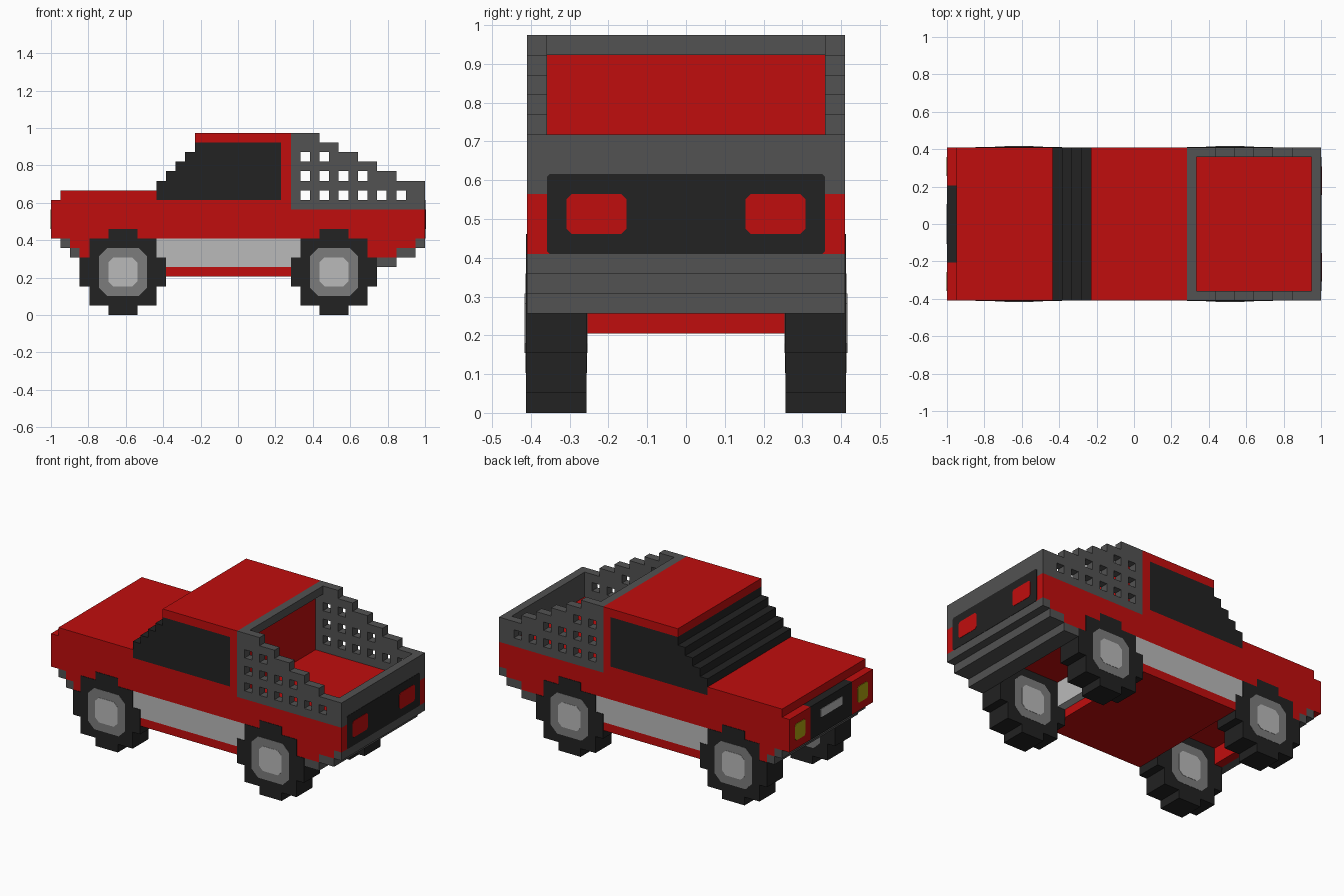
import bpy
import bmesh
from mathutils import Vector

cube = bpy.data.objects.get("Cube")
if cube:
    bpy.data.objects.remove(cube, do_unlink=True)

U = 2 / 39          # block size: 39 blocks long, 16 wide, 19 high


def material(name, r, g, b):
    m = bpy.data.materials.new(name)
    m.use_nodes = True
    m.diffuse_color = (r, g, b, 1)
    m.node_tree.nodes["Principled BSDF"].inputs["Base Color"].default_value = (r, g, b, 1)
    return m


RED = material("red paint", 0.53, 0.004, 0.004)
GREY = material("dark grey trim", 0.084, 0.084, 0.084)
BLACK = material("black rubber and glass", 0.016, 0.016, 0.016)
LIGHT = material("light grey metal", 0.49, 0.49, 0.49)
MID = material("mid grey rim", 0.2, 0.2, 0.2)
YELLOW = material("yellow lamp", 0.42, 0.36, 0.005)


def point(i, j, k):
    """Block coordinates to model units; i from the nose, j from the centre, k from the ground."""
    return Vector((-1 + i * U, j * U, k * U))


def finish(name, bm, mat):
    bmesh.ops.recalc_face_normals(bm, faces=bm.faces)
    mesh = bpy.data.meshes.new(name)
    bm.to_mesh(mesh)
    bm.free()
    mesh.materials.append(mat)
    ob = bpy.data.objects.new(name, mesh)
    bpy.context.collection.objects.link(ob)
    return ob


def slab(name, cells, j0, j1, mat):
    """Extrude a set of (i, k) cells across the width, keeping only outer faces."""
    bm = bmesh.new()
    verts = {}

    def v(i, j, k):
        if (i, j, k) not in verts:
            verts[i, j, k] = bm.verts.new(point(i, j, k))
        return verts[i, j, k]

    for i, k in cells:
        ring = [(i, k), (i + 1, k), (i + 1, k + 1), (i, k + 1)]
        for j in (j0, j1):
            bm.faces.new([v(a, j, b) for a, b in ring])
        for n, (di, dk) in enumerate([(0, -1), (1, 0), (0, 1), (-1, 0)]):
            if (i + di, k + dk) not in cells:
                (a, b), (c, d) = ring[n], ring[(n + 1) % 4]
                bm.faces.new([v(a, j0, b), v(c, j0, d), v(c, j1, d), v(a, j1, b)])
    return finish(name, bm, mat)


def box(name, i0, i1, j0, j1, k0, k1, mat):
    bm = bmesh.new()
    bmesh.ops.create_cube(bm, size=1)
    lo, hi = point(i0, j0, k0), point(i1, j1, k1)
    for vert in bm.verts:
        vert.co = Vector([lo[n] if vert.co[n] < 0 else hi[n] for n in range(3)])
    return finish(name, bm, mat)


def plate(name, centre, half_w, half_h, chamfer, normal, thickness, mat):
    """Thin chamfered plate on a face whose normal is along x or y."""
    bm = bmesh.new()
    side = Vector((abs(normal.y), abs(normal.x), 0))
    w, h, c = half_w, half_h, chamfer
    outline = [(w, c - h), (w, h - c), (w - c, h), (c - w, h),
               (-w, h - c), (-w, c - h), (c - w, -h), (w - c, -h)]
    if c == 0:
        outline = [(w, -h), (w, h), (-w, h), (-w, -h)]
    base = point(*centre)
    face = bm.faces.new([bm.verts.new(base + (side * a + Vector((0, 0, b))) * U)
                         for a, b in outline])
    out = bmesh.ops.extrude_face_region(bm, geom=[face])
    for e in out["geom"]:
        if isinstance(e, bmesh.types.BMVert):
            e.co += normal * thickness
    return finish(name, bm, mat)


# Red body shell with its stepped lower fenders
body = set()
for i in range(1, 39):
    top = 13 if i < 11 else 12 if i < 25 else 11
    body |= {(i, k) for k in range(8, top)}
body |= {(2, 7), (3, 7), (3, 6)}
body |= {(i, 7) for i in range(33, 38)} | {(i, 6) for i in range(33, 36)}
slab("body", body, -8, 8, RED)

# Sills and floor between the wheels
box("sill", 11, 26, -8, 8, 5, 8, LIGHT)
box("floor", 12, 25, -8, 8, 4, 5, RED)

# Cabin glass with stepped windscreen, roof and rear wall
glass = {(i, k) for i in range(11, 24) for k in range(12, min(18, i + 3))}
slab("cabin_glass", glass, -8, 8, BLACK)
box("roof", 15, 25, -8, 8, 18, 19, RED)
box("cabin_rear_wall", 24, 25, -8, 8, 12, 18, RED)

# Load bed walls: stepped top and square holes
steps = [(28, 19), (30, 18), (32, 17), (34, 16), (36, 15), (39, 14)]
hole_ends = {12: 37, 14: 33, 16: 29}
wall = set()
for i in range(25, 39):
    top = next(t for end, t in steps if i < end)
    wall |= {(i, k) for k in range(11, top)
             if not (i >= 26 and i % 2 == 0 and i < hole_ends.get(k, 0))}
slab("bed_wall_front", wall, -8, -7, GREY)
slab("bed_wall_back", wall, 7, 8, GREY)
box("bed_top_beam", 25, 26, -7, 7, 18, 19, GREY)
box("tailgate", 38, 39, -7, 7, 11, 14, GREY)
box("tail_skirt", 38, 39, -8, 8, 8, 11, RED)

# Stepped bumpers under both ends
slab("nose_bumper", {(1, 7), (2, 6)}, -8, 8, GREY)
slab("tail_bumper", {(38, 7), (36, 6), (37, 6), (34, 5), (35, 5)}, -8, 8, GREY)

# Tailgate panel and lamps
TAIL, NOSE = Vector((1, 0, 0)), Vector((-1, 0, 0))
plate("tail_panel", (39, 0, 10), 7, 2, 0.15, TAIL, 0.002, BLACK)
for label, s in (("front", -1), ("back", 1)):
    plate("tail_lamp_" + label, (39, s * 4.5, 10), 1.5, 1, 0.25, TAIL, 0.004, RED)
    box("nose_corner_" + label, 0, 1, *sorted((s * 4, s * 8)), 8, 12, RED)
    plate("headlamp_" + label, (0, s * 6, 10), 1, 1, 0.25, NOSE, 0.003, YELLOW)

# Grille
box("grille", 0, 1, -4, 4, 8, 12, BLACK)
plate("grille_badge_plate", (0, 0, 10.5), 2.1, 0.5, 0.1, NOSE, 0.003, LIGHT)

# Wheels: stepped tyres with rim and hub plates on both sides
widths = [3, 7, 7, 9, 9, 9, 7, 7, 3]
for end, start in (("hood", 3), ("bed", 25)):
    tyre = {(start + 4 + d, k) for k, w in enumerate(widths)
            for d in range(-(w // 2), w // 2 + 1)}
    for label, s in (("front", -1), ("back", 1)):
        name = end + "_wheel_" + label
        slab(name + "_tyre", tyre, s * 5, s * 8.05, BLACK)
        for face, j, d in (("outer", s * 8.05, s), ("inner", s * 5, -s)):
            n = Vector((0, d, 0))
            c = (start + 4.5, j, 4.5)
            plate(f"{name}_{face}_rim", c, 2.5, 2.5, 0.85, n, 0.0015, MID)
            plate(f"{name}_{face}_hub", c, 1.5, 1.5, 0.5, n, 0.003, LIGHT)
